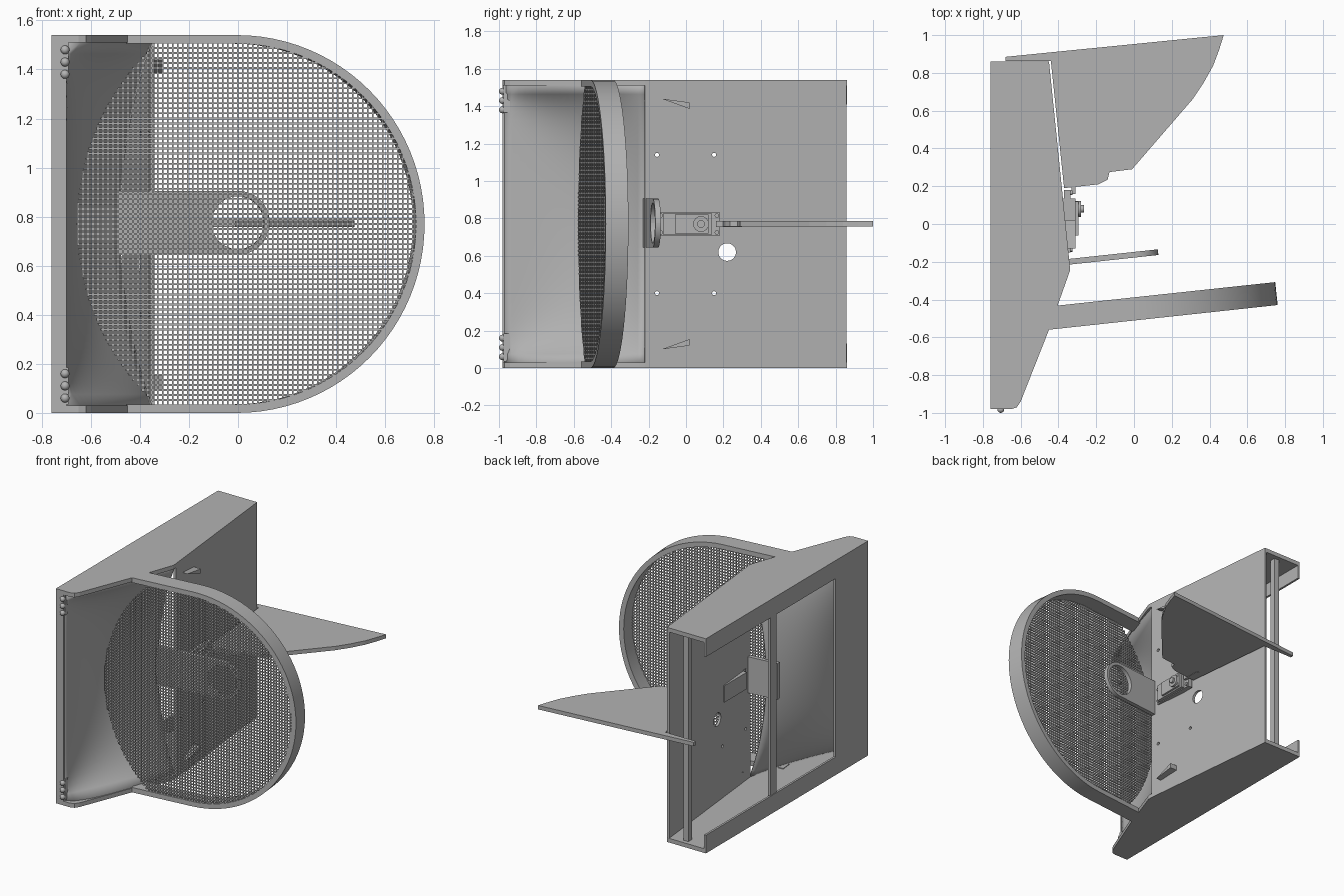
import bpy, bmesh, math
from mathutils import Matrix, Vector

if "Cube" in bpy.data.objects:
    bpy.data.objects.remove(bpy.data.objects["Cube"], do_unlink=True)

grey = bpy.data.materials.new("plain grey")
grey.use_nodes = True
colour = (0.45, 0.45, 0.45, 1)
grey.diffuse_color = colour
grey.node_tree.nodes["Principled BSDF"].inputs["Base Color"].default_value = colour

H = 1.54           # overall height
MID = H / 2
SHEET = 0.03
TILT = math.radians(6.15)
SCREEN = Matrix.Translation((0, -0.511, 0)) @ Matrix.Rotation(TILT, 4, "Z")
PANEL = Matrix.Translation((-0.34, -0.22, 0)) @ Matrix.Rotation(math.atan2(0.11, 1.08), 4, "Z")


def finish(name, bm, matrix=None, smooth=False):
    bmesh.ops.recalc_face_normals(bm, faces=bm.faces)
    if matrix:
        bm.transform(matrix)
    mesh = bpy.data.meshes.new(name)
    bm.to_mesh(mesh)
    bm.free()
    mesh.materials.append(grey)
    ob = bpy.data.objects.new(name, mesh)
    bpy.context.collection.objects.link(ob)
    if smooth:
        bpy.ops.object.select_all(action="DESELECT")
        ob.select_set(True)
        bpy.context.view_layer.objects.active = ob
        bpy.ops.object.shade_smooth_by_angle(angle=math.radians(35))
    return ob


def add_box(bm, lo, hi):
    lo, hi = Vector(lo), Vector(hi)
    m = Matrix.Translation((lo + hi) / 2) @ Matrix.Diagonal((*(hi - lo), 1))
    bmesh.ops.create_cube(bm, size=1, matrix=m)


def boxes(name, spans, matrix=None):
    bm = bmesh.new()
    for lo, hi in spans:
        add_box(bm, lo, hi)
    return finish(name, bm, matrix)


def prism(name, points, shift, matrix=None, smooth=False):
    bm = bmesh.new()
    face = bm.faces.new([bm.verts.new(p) for p in points])
    ext = bmesh.ops.extrude_face_region(bm, geom=[face])
    verts = [g for g in ext["geom"] if isinstance(g, bmesh.types.BMVert)]
    bmesh.ops.translate(bm, verts=verts, vec=shift)
    return finish(name, bm, matrix, smooth)


def add_rod(bm, centre, radius, depth, axis="X", sides=24):
    rot = Matrix.Rotation(math.pi / 2, 4, "Y" if axis == "X" else "X")
    bmesh.ops.create_cone(bm, cap_ends=True, segments=sides, radius1=radius, radius2=radius,
                          depth=depth, matrix=Matrix.Translation(centre) @ rot)


def arc(cx, cz, r, a0, a1, n):
    angles = [math.radians(a0 + (a1 - a0) * i / n) for i in range(n + 1)]
    return [(cx + r * math.cos(a), 0, cz + r * math.sin(a)) for a in angles]


# Top and bottom plates of the housing
outline = [(-0.76, -0.98), (-0.65, -0.98), (-0.62, -0.97), (-0.6, -0.94), (-0.45, -0.56),
           (-0.34, -0.25), (-0.34, -0.22), (-0.45, 0.86), (-0.76, 0.86)]
for name, z in (("bottom_plate", 0), ("top_plate", H - SHEET)):
    prism(name, [(x, y, z) for x, y in outline], (0, 0, SHEET))

# Outer side: front strip, solid panel, lips along the opening, uprights
boxes("outer_side", [((-0.76, -0.98, 0), (-0.745, -0.61, H)),
                     ((-0.76, -0.98, 0), (-0.7, -0.965, H)),
                     ((-0.76, -0.61, 0), (-0.745, 0.86, 0.13)),
                     ((-0.76, -0.61, H - 0.13), (-0.745, 0.86, H))])
boxes("inner_posts", [((-0.6, 0.79, 0.02), (-0.56, 0.83, H - 0.02)),
                      ((-0.755, 0.05, 0.1), (-0.735, 0.12, H - 0.1))])

# Slanted panel with round holes
panel = boxes("slanted_panel", [((-0.018, 0, 0), (0, 1.085, H))], PANEL)
bm = bmesh.new()
add_rod(bm, (-0.4, 0.22, 0.62), 0.047, 0.3, sides=32)
for y in (-0.155, 0.15):
    for z in (0.4, 1.14):
        add_rod(bm, (-0.4, y, z), 0.011, 0.3, sides=16)
cutter = finish("hole_cutter", bm)
cutter.hide_render = True
cutter.hide_viewport = True
cut = panel.modifiers.new("holes", "BOOLEAN")
cut.object = cutter
cut.operation = "DIFFERENCE"
cut.solver = "EXACT"

# Curved guide wall, flat at the front and round at the back
bm = bmesh.new()
rows = []
for j in range(33):
    z = SHEET + (H - 2 * SHEET) * j / 32
    s = min(1, ((z - MID) / 0.74) ** 2)
    end, power = -0.48 + 0.13 * s, 3 - 2.4 * s
    rows.append([bm.verts.new((-0.7 + (end + 0.7) * (i / 20) ** power, -0.97 + 0.75 * i / 20, z))
                 for i in range(21)])
for a, b in zip(rows, rows[1:]):
    for i in range(20):
        bm.faces.new((a[i], a[i + 1], b[i + 1], b[i]))
wall = finish("guide_wall", bm, smooth=True)
solid = wall.modifiers.new("thickness", "SOLIDIFY")
solid.thickness = 0.008

# Hoop around the screen
outer = [(-0.455, 0, 0)] + arc(-0.005, MID, MID, -90, 90, 48) + [(-0.455, 0, H)]
inner = [(-0.455, 0, H - 0.035)] + arc(-0.005, MID, MID - 0.035, 90, -90, 48) + [(-0.455, 0, 0.035)]
prism("hoop", outer + inner, (0, 0.122, 0), SCREEN, True)

# Wire screen, rounded on both ends
R, PITCH, W = MID - 0.032, 0.0205, 0.0035
bm = bmesh.new()
for i in range(-32, 36):
    u = i * PITCH
    h = math.sqrt(max(0, R * R - u * u)) if u > 0 else R
    h = min(h, math.sqrt(max(0, 0.99 - (0.335 - u) ** 2))) if u < 0 else h
    if h > 0.02:
        add_box(bm, (u - W, 0.004, MID - h), (u + W, 0.011, MID + h))
for j in range(-35, 36):
    d = j * PITCH
    left = 0.335 - math.sqrt(0.99 - d * d)
    right = math.sqrt(max(0, R * R - d * d))
    add_box(bm, (left, 0.004, MID + d - W), (right, 0.011, MID + d + W))
finish("wire_screen", bm, SCREEN)

# Arm carrying the round mount: half rings on a long plate
ARM = Matrix.Translation((0, -0.178, 0)) @ Matrix.Rotation(TILT, 4, "Z")
CZ = 0.775
for name, sign in (("mount_arm_upper", 1), ("mount_arm_lower", -1)):
    pts = [(-0.58, 0, CZ)] + arc(0, CZ, 0.108, 180, 0, 24)
    pts += arc(0, CZ, 0.13, 0, 90, 16) + [(-0.58, 0, CZ + 0.13)]
    pts = [(x, y, CZ + sign * (z - CZ)) for x, y, z in pts]
    prism(name, pts, (0, 0.03, 0), ARM, True)

# Actuator with its output shaft and linkage
boxes("actuator", [((-0.4, -0.12, 0.71), (-0.31, 0.135, 0.83)),
                   ((-0.37, -0.15, 0.705), (-0.335, 0.18, 0.835)),
                   ((-0.31, -0.06, 0.72), (-0.295, 0.12, 0.82)),
                   ((-0.33, 0.16, 0.755), (-0.31, 0.3, 0.785))])
bm = bmesh.new()
add_rod(bm, (-0.3, 0.08, 0.77), 0.042, 0.04)
add_rod(bm, (-0.285, 0.08, 0.77), 0.02, 0.04)
for y in (-0.135, 0.165):
    for z in (0.725, 0.815):
        add_rod(bm, (-0.335, y, z), 0.012, 0.02, sides=12)
finish("actuator_shaft", bm, smooth=True)

# Flat horizontal fin
fin = [(-0.68, 0.885), (-0.68, 0.862), (-0.44, 0.862), (-0.37, 0.19), (-0.19, 0.21), (-0.14, 0.235),
       (-0.13, 0.275), (-0.01, 0.29), (0.31, 0.66), (0.37, 0.75), (0.42, 0.84), (0.45, 0.92),
       (0.475, 1.0)]
prism("fin", [(x, y, 0.757) for x, y in fin], (0, 0, 0.028))

# Small wedge tabs on the panel
for name, sign in (("upper_tab", 1), ("lower_tab", -1)):
    tab = [(-0.13, 0.67), (0.02, 0.65), (0.02, 0.615)]
    prism(name, [(-0.37, y, MID + sign * z) for y, z in tab], (0.06, 0, 0))

# Hinge blocks and round studs at the front edge
boxes("hinge_plates", [((-0.73, -0.975, z), (-0.69, -0.94, z + 0.15)) for z in (0.035, H - 0.175)])
bm = bmesh.new()
for k in range(3):
    for z in (0.06 + 0.05 * k, H - 0.06 - 0.05 * k):
        bmesh.ops.create_uvsphere(bm, u_segments=16, v_segments=10, radius=0.018,
                                  matrix=Matrix.Translation((-0.705, -0.982, z)))
finish("studs", bm, smooth=True)
